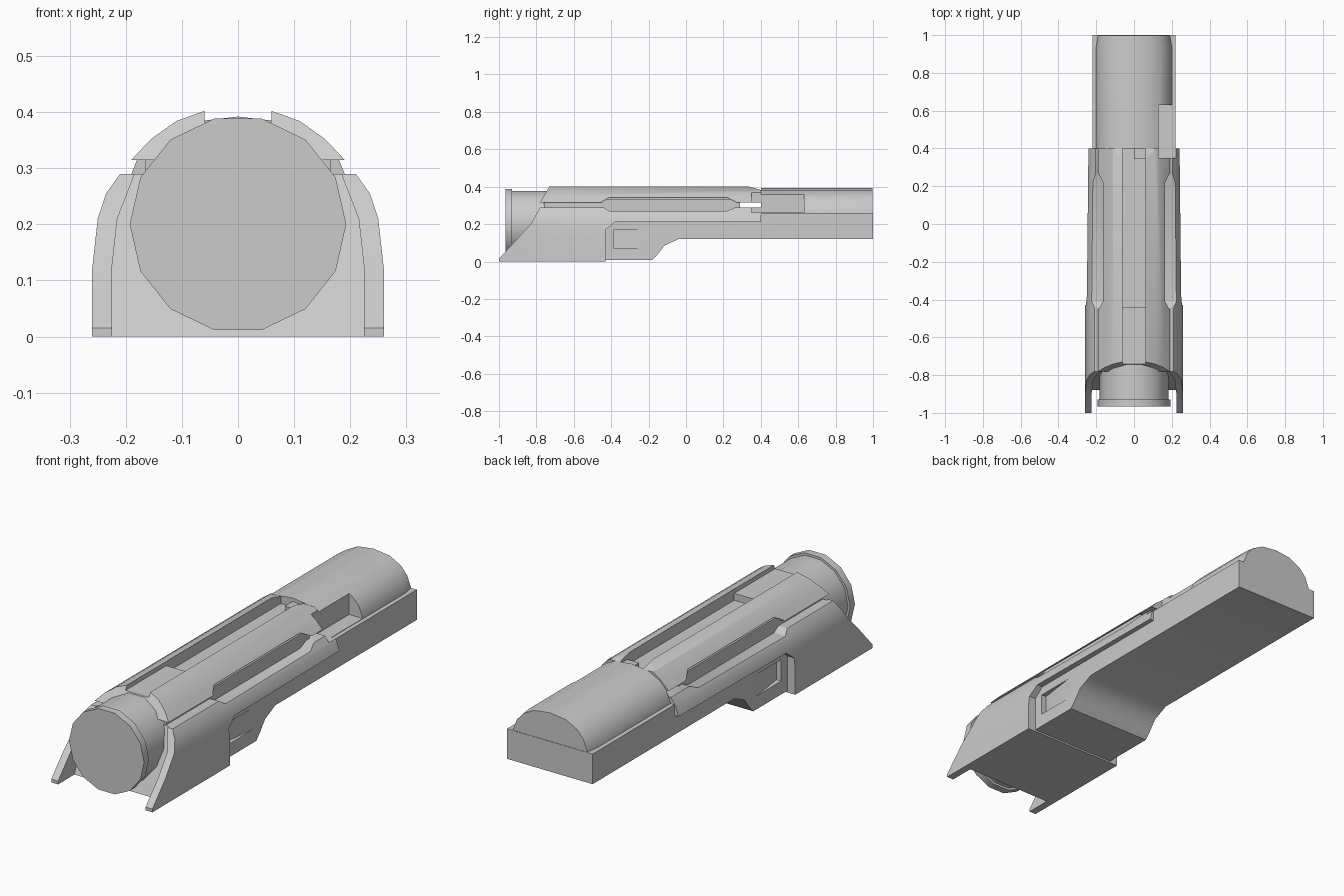
import bpy, bmesh, math

if "Cube" in bpy.data.objects:
    bpy.data.objects.remove(bpy.data.objects["Cube"])


def loft(name, pts, axis, stations):
    """Extrude a 2D outline along an axis; stations are (position, x scale)."""
    bm = bmesh.new()
    rings = []
    for pos, s in stations:
        ring = []
        for a, b in pts:
            co = {'x': (pos, a, b), 'y': (a * s, pos, b), 'z': (a, b, pos)}[axis]
            ring.append(bm.verts.new(co))
        rings.append(ring)
    n = len(pts)
    for r0, r1 in zip(rings, rings[1:]):
        for i in range(n):
            j = (i + 1) % n
            bm.faces.new((r0[i], r0[j], r1[j], r1[i]))
    bm.faces.new(rings[0])
    bm.faces.new(rings[-1])
    bmesh.ops.recalc_face_normals(bm, faces=bm.faces)
    me = bpy.data.meshes.new(name)
    bm.to_mesh(me)
    bm.free()
    ob = bpy.data.objects.new(name, me)
    bpy.context.collection.objects.link(ob)
    return ob


def prism(name, pts, axis, a, b):
    return loft(name, pts, axis, [(a, 1), (b, 1)])


def box(name, x0, x1, y0, y1, z0, z1):
    return prism(name, [(x0, z0), (x1, z0), (x1, z1), (x0, z1)], 'y', y0, y1)


def sym(half):
    """Mirror a right-hand outline (bottom to top) across x = 0."""
    return half + [(-x, z) for x, z in reversed(half) if x > 0]


def cut(ob, cutter):
    cutter.hide_render = True
    mod = ob.modifiers.new('cut', 'BOOLEAN')
    mod.operation = 'DIFFERENCE'
    mod.solver = 'EXACT'
    mod.object = cutter
    bpy.context.view_layer.objects.active = ob
    bpy.ops.object.modifier_apply(modifier=mod.name)
    bpy.data.objects.remove(cutter)


# Round front barrel with a rim, 14 sides
def circle(r):
    return [(r * math.cos(2 * math.pi * i / 14), 0.2 + r * math.sin(2 * math.pi * i / 14))
            for i in range(14)]


barrel = prism('barrel', circle(0.182), 'y', -0.94, -0.44)
rim = prism('barrel_rim', circle(0.193), 'y', -0.965, -0.93)

# Lower shell: tapered side walls, open slanted front, stepped underside
shell = loft('lower_shell',
             sym([(0.26, 0), (0.26, 0.12), (0.25, 0.21), (0.235, 0.255), (0.21, 0.29)]),
             'y', [(-1, 1), (-0.43, 1), (0.4, 0.965)])
mouth = prism('mouth_cutter',
              sym([(0.225, -0.1), (0.225, 0.12), (0.215, 0.21), (0.182, 0.295)]),
              'y', -1.5, -0.88)
for v in mouth.data.vertices:
    v.co.y += 0.38 * v.co.z
cut(shell, mouth)
cut(shell, prism('slant_cutter', [(-1.2, 0.015), (-1, 0.015), (-0.83, 0.2),
                                  (-0.78, 0.29), (-0.78, 0.5), (-1.2, 0.5)], 'x', -0.5, 0.5))
cut(shell, prism('step_cutter', [(-0.43, -0.1), (-0.43, 0.17), (-0.38, 0.21),
                                 (0.5, 0.21), (0.5, -0.1)], 'x', -0.5, 0.5))

# Lower body with a deep front and shallow rear
body = prism('lower_body', [(-0.5, 0.008), (-0.18, 0.008), (-0.15, 0.04), (-0.115, 0.085),
                            (-0.04, 0.12), (1, 0.12), (1, 0.26), (-0.5, 0.26)],
             'x', -0.22, 0.22)
for s in (-1, 1):
    cut(body, prism('dent_cutter', [(s * 0.25, -0.385), (s * 0.25, -0.2), (s * 0.22, -0.2),
                                    (s * 0.195, -0.385)], 'z', 0.07, 0.17))

# Upper cover: faceted dome with a central channel
cover = loft('upper_cover',
             sym([(0.19, 0.315), (0.155, 0.352), (0.11, 0.384), (0.06, 0.402)]),
             'y', [(-0.8, 1), (0.4, 1)])
cut(cover, prism('nose_cutter', [(-0.9, 0.2), (-0.79, 0.3), (-0.73, 0.402), (-0.73, 0.5),
                                 (-0.9, 0.5)], 'x', -0.5, 0.5))
cut(cover, prism('tail_cutter', [(0.33, 0.402), (0.41, 0.38), (0.41, 0.5), (0.33, 0.5)],
                 'x', -0.5, 0.5))
cut(cover, box('channel_front_cutter', -0.06, 0.06, -0.9, -0.43, 0.382, 0.5))
cut(cover, box('channel_cutter', -0.06, 0.06, -0.44, 0.5, 0.35, 0.5))

# Side windows through both shells
window = [(-0.45, 0.295), (-0.41, 0.27), (0.22, 0.27), (0.27, 0.292), (0.27, 0.316),
          (0.22, 0.342), (-0.41, 0.342), (-0.45, 0.32)]
for ob in (shell, cover):
    for s in (-1, 1):
        cut(ob, prism('window_cutter', window, 'x', s * 0.15, s * 0.4))

# Inner spacer seen through the windows, and a small stop in the channel
spacer = box('inner_spacer', -0.165, 0.165, -0.76, 0.29, 0.24, 0.335)
stop = box('channel_stop', 0.0, 0.06, 0.345, 0.405, 0.33, 0.375)

# Rear cover with a side port
rear = loft('rear_cover',
            sym([(0.2, 0.25), (0.2, 0.265), (0.18, 0.315), (0.145, 0.352), (0.085, 0.382),
                 (0, 0.392)]),
            'y', [(0.4, 1), (0.94, 1), (0.998, 0.95)])
for ob in (rear, cover, shell):
    cut(ob, box('port_cutter', 0.13, 0.3, 0.35, 0.63, 0.262, 0.5))

# Smooth shading with sharp edges kept
bpy.ops.object.select_all(action='DESELECT')
for ob in bpy.context.collection.objects:
    ob.select_set(True)
bpy.context.view_layer.objects.active = body
bpy.ops.object.shade_smooth_by_angle(angle=math.radians(30))
